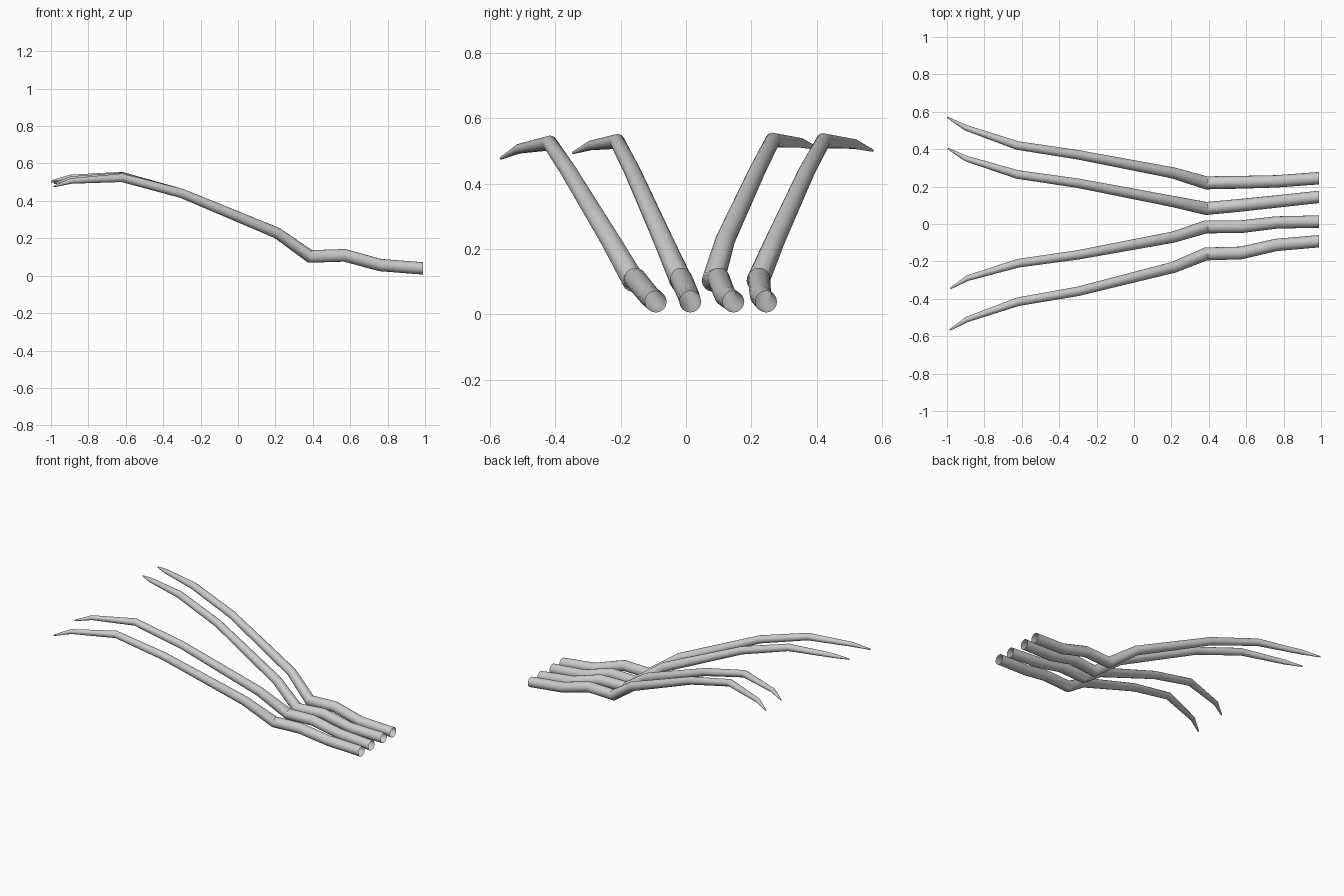
import bpy, bmesh, math
from mathutils import Vector

if "Cube" in bpy.data.objects:
    bpy.data.objects.remove(bpy.data.objects["Cube"])

SIDES = 16
# shared side profile of every strand: x, z, radius (base to tip)
PROFILE = [(0.99, 0.039, 0.033), (0.76, 0.057, 0.033), (0.57, 0.109, 0.034),
           (0.385, 0.103, 0.035), (0.21, 0.228, 0.030), (-0.30, 0.440, 0.025),
           (-0.625, 0.531, 0.023), (-0.90, 0.521, 0.015), (-0.997, 0.501, 0.004)]

# sideways sweep of each strand, and how far its tip droops / falls short
STRANDS = [
    ([0.245, 0.228, 0.223, 0.220, 0.273, 0.370, 0.420, 0.515, 0.570], 0.0, 0.0),
    ([0.145, 0.120, 0.100, 0.083, 0.120, 0.218, 0.265, 0.350, 0.403], -0.006, 0.003),
    ([0.013, 0.008, -0.015, -0.015, -0.070, -0.165, -0.210, -0.290, -0.345], 0.007, 0.015),
    ([-0.092, -0.112, -0.155, -0.160, -0.232, -0.360, -0.416, -0.510, -0.566], 0.024, 0.013),
]


def tube(name, pts, radii):
    """Open-ended tapered tube with mitred rings along a path."""
    bm = bmesh.new()
    rings = []
    for i, (p, r) in enumerate(zip(pts, radii)):
        a = (p - pts[i - 1]).normalized() if i else None
        b = (pts[i + 1] - p).normalized() if i < len(pts) - 1 else None
        t = ((a or b) + (b or a)).normalized()
        if i == 0:
            t = Vector((-1, 0, 0))      # base is cut square to x
        u = t.cross(Vector((0, 0, 1))).normalized()
        v = u.cross(t)
        rings.append([bm.verts.new(p + r * (u * math.cos(k * math.tau / SIDES)
                                            + v * math.sin(k * math.tau / SIDES)))
                      for k in range(SIDES)])
    for r0, r1 in zip(rings, rings[1:]):
        for k in range(SIDES):
            j = (k + 1) % SIDES
            bm.faces.new((r0[k], r0[j], r1[j], r1[k]))
    # close the tiny tip, leave the base open
    bm.faces.new(rings[-1])
    bmesh.ops.recalc_face_normals(bm, faces=bm.faces)
    me = bpy.data.meshes.new(name)
    bm.to_mesh(me)
    bm.free()
    ob = bpy.data.objects.new(name, me)
    bpy.context.collection.objects.link(ob)
    bpy.ops.object.select_all(action='DESELECT')
    ob.select_set(True)
    bpy.context.view_layer.objects.active = ob
    bpy.ops.object.shade_smooth_by_angle(angle=math.radians(30))


# four bent strands fanning out toward the tips
for n, (ys, droop, short) in enumerate(STRANDS):
    pts = []
    for i, ((x, z, r), y) in enumerate(zip(PROFILE, ys)):
        w = (0.3, 0.6, 1.0)[i - 6] if i >= 6 else 0.0
        pts.append(Vector((x + short * w, y, z - droop * w)))
    tube(f"strand_{n + 1}", pts, [p[2] for p in PROFILE])
